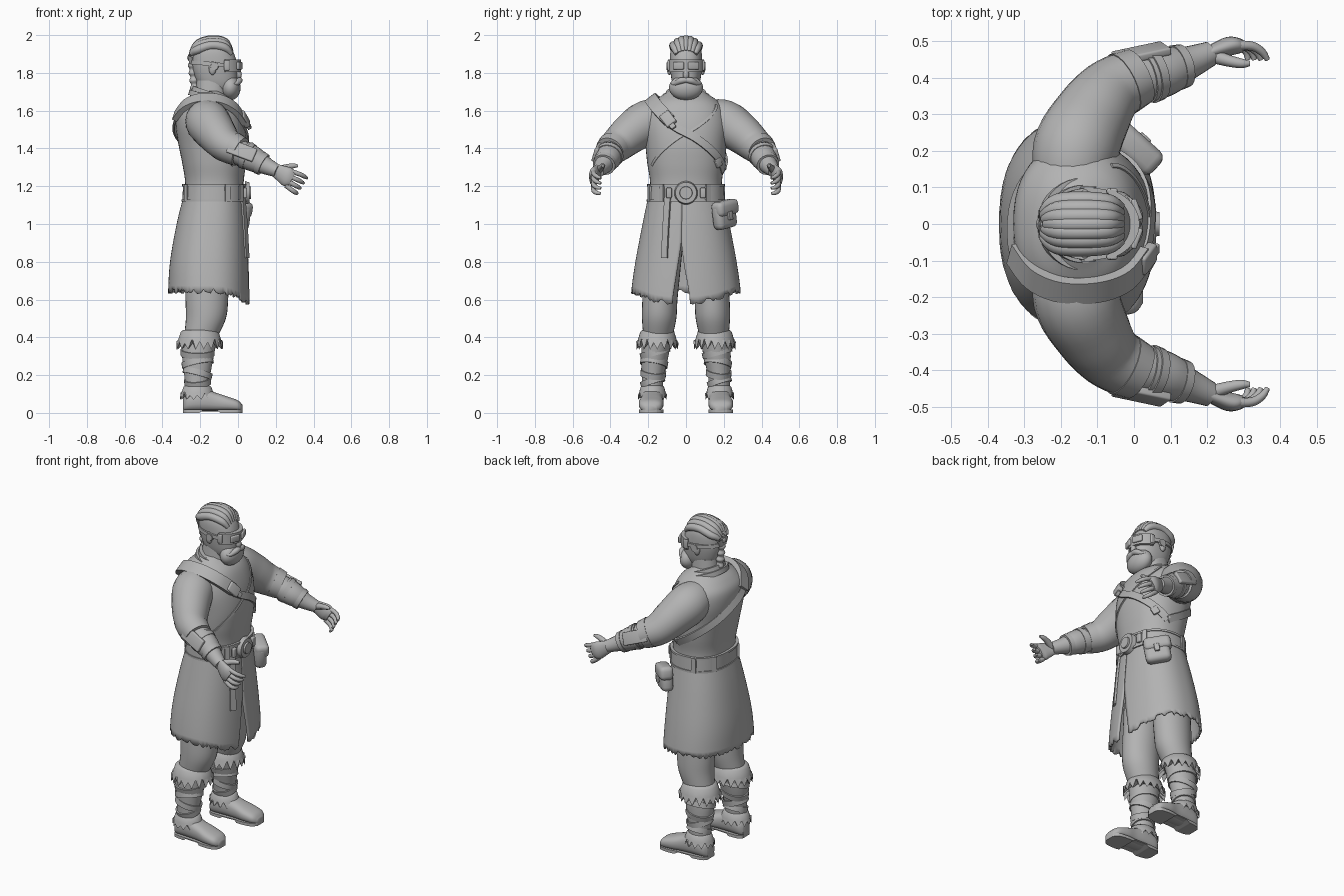
import bpy, bmesh, random
from math import sin, cos, pi, radians, copysign
from mathutils import Vector, Matrix, Euler
random.seed(4)
if "Cube" in bpy.data.objects:
    bpy.data.objects.remove(bpy.data.objects["Cube"])
grey = bpy.data.materials.new("plain grey")
grey.use_nodes = True
grey.diffuse_color = (.45, .45, .45, 1)
grey.node_tree.nodes["Principled BSDF"].inputs["Base Color"].default_value = grey.diffuse_color
parts = []

# helpers
def finish(name, bm):
    bmesh.ops.recalc_face_normals(bm, faces=bm.faces)
    mesh = bpy.data.meshes.new(name)
    bm.to_mesh(mesh)
    bm.free()
    mesh.materials.append(grey)
    parts.append(bpy.data.objects.new(name, mesh))
    bpy.context.collection.objects.link(parts[-1])
    return parts[-1]

def smooth(rows, steps=5):  # Catmull-Rom resampling of tuples
    out = []
    for i in range(len(rows) - 1):
        a, b, c, d = (rows[max(0, min(len(rows) - 1, i + k))] for k in (-1, 0, 1, 2))
        for t in (s / steps for s in range(steps)):
            out.append(tuple(q + t / 2 * (r - p + t * (2 * p - 5 * q + 4 * r - u + t * (3 * (q - r) + u - p)))
                             for p, q, r, u in zip(a, b, c, d)))
    return out + [tuple(rows[-1])]

def loft(name, rings, closed=False):
    bm = bmesh.new()
    vs = [[bm.verts.new(p) for p in ring] for ring in rings]
    for i in range(len(vs) - (not closed)):
        a, b = vs[i], vs[(i + 1) % len(vs)]
        for j in range(len(a)):
            bm.faces.new((a[j - 1], a[j], b[j], b[j - 1]))
    if not closed:
        bm.faces.new(vs[0])
        bm.faces.new(vs[-1])
    return finish(name, bm)

def oval(angle, power=2.3):
    c, s = cos(angle), sin(angle)
    return copysign(abs(c) ** (2 / power), c), copysign(abs(s) ** (2 / power), s)

def turn(n):
    return [2 * pi * i / n for i in range(n)]

def surf(table, angle, z, off=0):  # point on a body shell; rows are z, back x, front x, half width
    table = sorted(table)
    z_in = max(table[0][0], min(table[-1][0], z))
    a, b = next((a, b) for a, b in zip(table, table[1:]) if a[0] <= z_in <= b[0])
    t = (z_in - a[0]) / (b[0] - a[0])
    back, front, half = (p + (q - p) * t for p, q in zip(a[1:], b[1:]))
    u, v = oval(angle)
    return Vector(((back + front) / 2 + u * ((front - back) / 2 + off), v * (half + off), z))

def shell(name, table):
    return loft(name, [[surf(table, a, row[0]) for a in turn(48)] for row in table])

def column(name, rows):  # upright limb; rows are z, centre x, centre y, radius x, radius y
    loft(name, [[(x + rx * cos(a), y + ry * sin(a), z) for a in turn(28)] for z, x, y, rx, ry in smooth(rows)])

def tube(name, rows, flat=1, n=20):  # rows are x, y, z, radius
    rows = smooth(rows)
    pts, rings = [Vector(r[:3]) for r in rows], []
    for i, (p, r) in enumerate(zip(pts, rows)):
        t = (pts[min(i + 1, len(pts) - 1)] - pts[max(i - 1, 0)]).normalized()
        side = t.cross(Vector((0, 0, 1)) if abs(t.z) < .9 else Vector((1, 0, 0))).normalized()
        up = side.cross(t)
        rings.append([p + side * r[3] * flat * cos(a) + up * r[3] * sin(a) for a in turn(n)])
    return loft(name, rings)

def ribbon(name, pts, center, width, thick, closed=False):
    rings = []
    for i, p in enumerate(pts):
        nxt = pts[(i + 1) % len(pts)] if closed or i + 1 < len(pts) else p
        t = (nxt - (pts[i - 1] if closed or i else p)).normalized()
        out = p - Vector(center)
        out = (out - t * out.dot(t)).normalized()
        s, o = t.cross(out) * width / 2, out * thick / 2
        rings.append([p - s - o, p + s - o, p + s + o, p - s + o])
    return loft(name, rings, closed)

def ball(name, loc, size):
    bm = bmesh.new()
    place = Matrix.LocRotScale(Vector(loc), None, Vector(size))
    bmesh.ops.create_uvsphere(bm, u_segments=24, v_segments=16, radius=1, matrix=place)
    finish(name, bm)

def box(name, loc, size, rot=(0, 0, 0), bevel=.006):
    bm = bmesh.new()
    place = Matrix.LocRotScale(Vector(loc), Euler([radians(a) for a in rot]), Vector(size))
    bmesh.ops.create_cube(bm, size=1, matrix=place)
    bmesh.ops.bevel(bm, geom=bm.edges[:], offset=bevel, segments=3, profile=.5, affect='EDGES')
    finish(name, bm)

def disc(name, loc, radius, depth, axis='Y'):
    bm = bmesh.new()
    bmesh.ops.create_cone(bm, cap_ends=True, segments=32, radius1=radius, radius2=radius * .9, depth=depth,
                          matrix=Matrix.Translation(loc) @ Matrix.Rotation(pi / 2, 4, axis))
    finish(name, bm)

def fringe(name, x, y, rx, ry, top, low, n=18):  # fur cuff with a spiky lower edge
    rings = []
    for f, grow, jag in ((0, .85, 0), (.1, 1, 0), (.5, 1.14, 0), (1, 1.24, 1), (.6, .9, 0)):
        drops = [(low - top) * f * (1 - jag * (i % 2) * random.uniform(.3, .55)) for i in range(n * 2)]
        rings.append([(x + rx * grow * cos(a), y + ry * grow * sin(a), top + d) for a, d in zip(turn(n * 2), drops)])
    loft(name, rings)

# tunic
torso = smooth([(1.1, -.285, .03, .195), (1.22, -.28, .03, .19), (1.32, -.295, .042, .205), (1.42, -.315, .048, .215),
                (1.52, -.33, .035, .225), (1.6, -.325, .01, .21), (1.65, -.29, -.02, .17),
                (1.685, -.245, -.065, .12), (1.705, -.22, -.09, .09)])
shell("tunic", torso)
# skirt with front slit and ragged hem
skirt = smooth([(1.16, -.285, .032, .197), (1, -.325, .045, .23), (.8, -.36, .055, .268), (.64, -.37, .06, .29),
                (.55, -.372, .06, .292)])
bm, cols, levels, grid = bmesh.new(), 130, 18, []
jags = [random.uniform(-.014, .014) for _ in range(cols + 1)]
for r in range(levels + 1):
    grid.append([])
    for c in range(cols + 1):
        u = c / cols
        hem = .645 - .06 * max(0, cos(2 * pi * u)) ** 3 + jags[c] * (r == levels)
        z = 1.16 + (hem - 1.16) * r / levels
        gap = max(0, min(1, (.9 - z) / .3))
        angle = (.12 * gap - .07) * (1 - u) + (2 * pi - .07 - .13 * gap) * u
        grid[-1].append(bm.verts.new(surf(skirt, angle, z)))
for a, b in zip(grid, grid[1:]):
    for c in range(cols):
        bm.faces.new((a[c], a[c + 1], b[c + 1], b[c]))
finish("skirt", bm).modifiers.new("cloth", 'SOLIDIFY').thickness = .012
# belt, buckle, hanging strap and pouch
loft("belt", [[surf(torso, a, z, off) for a in turn(48)]
              for z, off in ((1.12, 0), (1.12, .011), (1.21, .011), (1.21, 0))])
for z in (1.125, 1.205):
    ribbon("belt_edge", [surf(torso, a, z, .012) for a in turn(48)], (-.13, 0, z), .012, .008, True)
for a in (-2.6, -1.2, -.62, .55, 1.9, 2.6):
    p, half = surf(torso, a, 1.165, .014), Vector((0, 0, .045))
    ribbon("belt_loop", [p - half, p + half], (-.13, 0, 1.165), .028, .012)
disc("buckle", (.048, 0, 1.165), .062, .024)
disc("buckle_boss", (.06, 0, 1.165), .036, .02)
for y in (-.09, .09):
    box("buckle_wing", (.038, y, 1.165), (.02, .03, .055))
ribbon("hanging_strap", [surf(skirt, -.43 + .05 * i / 8, 1.14 - .04 * i, .006) for i in range(9)],
       (-.15, 0, 1), .035, .012)
box("pouch", (.0, .203, 1.045), (.07, .145, .14), (10, 0, 48), .028)
box("pouch_flap", (.004, .207, 1.085), (.08, .155, .08), (10, 0, 48), .025)
box("pouch_clasp", (.03, .235, 1.045), (.015, .03, .045), (10, 0, 48), .004)
# straps over the right shoulder and around the chest
heart = (-.14, 0, 1.42)
over = [(.03, -.09, 1.55), (-.02, -.15, 1.615), (-.1, -.18, 1.655), (-.2, -.18, 1.66), (-.28, -.145, 1.63),
        (-.33, -.08, 1.57)]
ribbon("shoulder_strap", [Vector(p) for p in smooth(over)], heart, .07, .028)
for name, begin, end, top in (("chest_strap", -.45, 1.35, 1.55), ("back_strap", -2.75, -4.93, 1.57)):
    line = [surf(torso, begin + (end - begin) * i / 20, top + (1.28 - top) * i / 20, .004) for i in range(21)]
    ribbon(name, line, heart, .042, .012)
ribbon("tunic_overlap", [surf(torso, .95 - .1 * i, 1.63 - .016 * i, .001) for i in range(21)], heart, .014, .008)
box("strap_buckle", (.035, -.095, 1.555), (.03, .06, .08), (40, -20, -15), .008)
box("strap_buckle_pin", (.05, -.08, 1.53), (.02, .03, .06), (40, -20, -15), .004)
box("side_buckle", surf(torso, .9, 1.325, .006), (.016, .04, .045), (30, 0, 45), .004)
for z, rx, ry in ((1.665, .105, .115), (1.685, .088, .095)):
    ring = [Vector((-.145 + rx * cos(a), ry * sin(a), z - .03 * cos(a))) for a in turn(36)]
    ribbon("collar", ring, (-.14, 0, z), .028, .022, True)
# head and hair
shell("neck", [(1.62, -.23, -.06, .085), (1.76, -.22, -.06, .072)])
shell("head", smooth([(1.69, -.16, -.03, .045), (1.74, -.21, -.008, .07), (1.8, -.235, -.004, .082),
                      (1.86, -.245, -.008, .086), (1.92, -.24, -.03, .08), (1.96, -.21, -.07, .055),
                      (1.975, -.17, -.1, .02)]))
for k in range(-3, 4):
    y, drop = k * .02, .0035 * k * k
    tube("hair_lock", [(-.035, y * .8, 1.915 - drop / 2, .012), (-.07, y, 1.965 - drop, .022),
                       (-.14, y * 1.1, 1.977 - drop, .023), (-.21, y, 1.955 - drop, .023),
                       (-.245, y * .6, 1.9, .016), (-.25, y * .3, 1.85, .01)], n=10)
tube("braid", [(-.245 + .02 * i / 11, 0, 1.9 - .02 * i, .018 + .008 * (i % 2)) for i in range(12)], n=12)
# face and goggles
ball("beard", (-.04, 0, 1.722), (.054, .09, .067))
ball("nose", (.004, 0, 1.79), (.016, .017, .025))
visor = [Vector((-.12 + .12 * cos(a), .09 * sin(a), 1.838)) for a in [-1.15 + .115 * i for i in range(21)]]
ribbon("goggles", visor, (-.12, 0, 1.838), .065, .03)
strap = [Vector((-.12 + .128 * cos(a), .093 * sin(a), 1.845 - .012 * cos(a))) for a in turn(40)]
ribbon("goggle_strap", strap, (-.12, 0, 1.845), .022, .012, True)
for s in (1, -1):
    box("goggle_lens", (.008, s * .04, 1.838), (.016, .06, .04), (0, 0, s * 20))
    box("goggle_hinge", (-.06, s * .09, 1.84), (.03, .016, .055))
    disc("ear_piece", (-.125, s * .095, 1.835), .022, .016, 'X')
    ball("ear", (-.135, s * .088, 1.825), (.02, .014, .036))
    tube("moustache", [(.008, 0, 1.762, .014), (.006, s * .03, 1.758, .017), (-.01, s * .06, 1.742, .011),
                       (-.025, s * .078, 1.745, .003)], n=12)
    # arms
    tube("sleeve", [(-.17, s * .09, 1.56, .095), (-.16, s * .2, 1.54, .118), (-.115, s * .295, 1.478, .107),
                    (-.065, s * .362, 1.42, .092), (.005, s * .403, 1.385, .08)])
    tube("sleeve_cuff", [(-.03, s * .385, 1.402, .088), (.012, s * .405, 1.382, .08)])
    tube("forearm", [(-.04, s * .385, 1.4, .07), (.07, s * .412, 1.35, .064), (.15, s * .442, 1.307, .046),
                     (.21, s * .467, 1.28, .034)])
    tube("bracer", [(.03, s * .402, 1.37, .072), (.085, s * .417, 1.342, .067), (.125, s * .432, 1.32, .057)])
    for x, y, z, r in ((.04, .405, 1.366, .076), (.115, .428, 1.325, .063)):
        tube("bracer_band", [(x, s * y, z, r), (x + .022, s * (y + .006), z - .012, r - .003)])
    box("bracer_plate", (.02, s * .468, 1.388), (.15, .022, .075), (s * 20, 20, s * 12))
    box("bracer_clasp", (.14, s * .395, 1.34), (.04, .02, .035), (0, 20, s * 15))
    # hands
    tube("palm", [(.19, s * .461, 1.288, .034), (.22, s * .474, 1.272, .042), (.26, s * .487, 1.25, .052),
                  (.285, s * .488, 1.235, .042)], .5)
    for i in range(4):
        tube("finger", [(.265 - .004 * i, s * .488, 1.283 - .026 * i, .014),
                        (.32 - .01 * i, s * .488, 1.266 - .03 * i, .0125),
                        (.35 - .014 * i, s * .472, 1.252 - .029 * i, .011),
                        (.366 - .018 * i, s * .45, 1.243 - .027 * i, .007)], n=10)
    tube("thumb", [(.21, s * .462, 1.285, .02), (.26, s * .447, 1.302, .016), (.295, s * .44, 1.308, .013),
                   (.318, s * .44, 1.308, .007)], n=10)
    # legs and boots
    column("trouser_leg", [(1, -.15, s * .1, .11, .095), (.75, -.165, s * .125, .115, .095),
                           (.6, -.165, s * .138, .113, .093), (.5, -.17, s * .142, .106, .091),
                           (.41, -.195, s * .148, .09, .078)])
    column("boot_shaft", [(.42, -.2, s * .152, .094, .08), (.3, -.212, s * .165, .084, .072),
                          (.18, -.216, s * .176, .066, .057), (.08, -.216, s * .178, .062, .055)])
    for i, z in enumerate((.32, .265, .21, .165)):
        wrap = [Vector((-.214 + (.046 + .125 * z) * cos(a), s * (.19 - .08 * z) + (.043 + .097 * z) * sin(a),
                        z + .02 * sin(a + i * 2.2))) for a in turn(28)]
        ribbon("boot_wrap", wrap, (-.214, s * (.19 - .08 * z), z), .032, .008, True)
    fringe("upper_fur", -.203, s * .152, .1, .09, .44, .335)
    fringe("lower_fur", -.215, s * .178, .074, .062, .145, .07, 14)
    foot = smooth([(-.29, .172, .034, .08), (-.265, .175, .054, .11), (-.19, .178, .06, .13), (-.12, .181, .06, .108),
                   (-.06, .184, .066, .088), (0, .186, .058, .066), (.025, .186, .03, .04)])
    loft("boot_foot", [[(x, s * y + w * u, .008 + (h - .008) * (1 + v) / 2)
                        for u, v in (oval(a, 2.6) for a in turn(24))] for x, y, w, h in foot])
    loft("boot_sole", [[(x, s * y + w * side, z + .012 * (-.2 < x < -.1) * (z == 0))
                        for side, z in ((-1, 0), (1, 0), (1, .018), (-1, .018))] for x, y, w, h in foot])
# shading
bpy.ops.object.select_all(action='DESELECT')
for obj in parts:
    obj.select_set(True)
bpy.context.view_layer.objects.active = parts[0]
bpy.ops.object.shade_smooth_by_angle(angle=radians(40))
